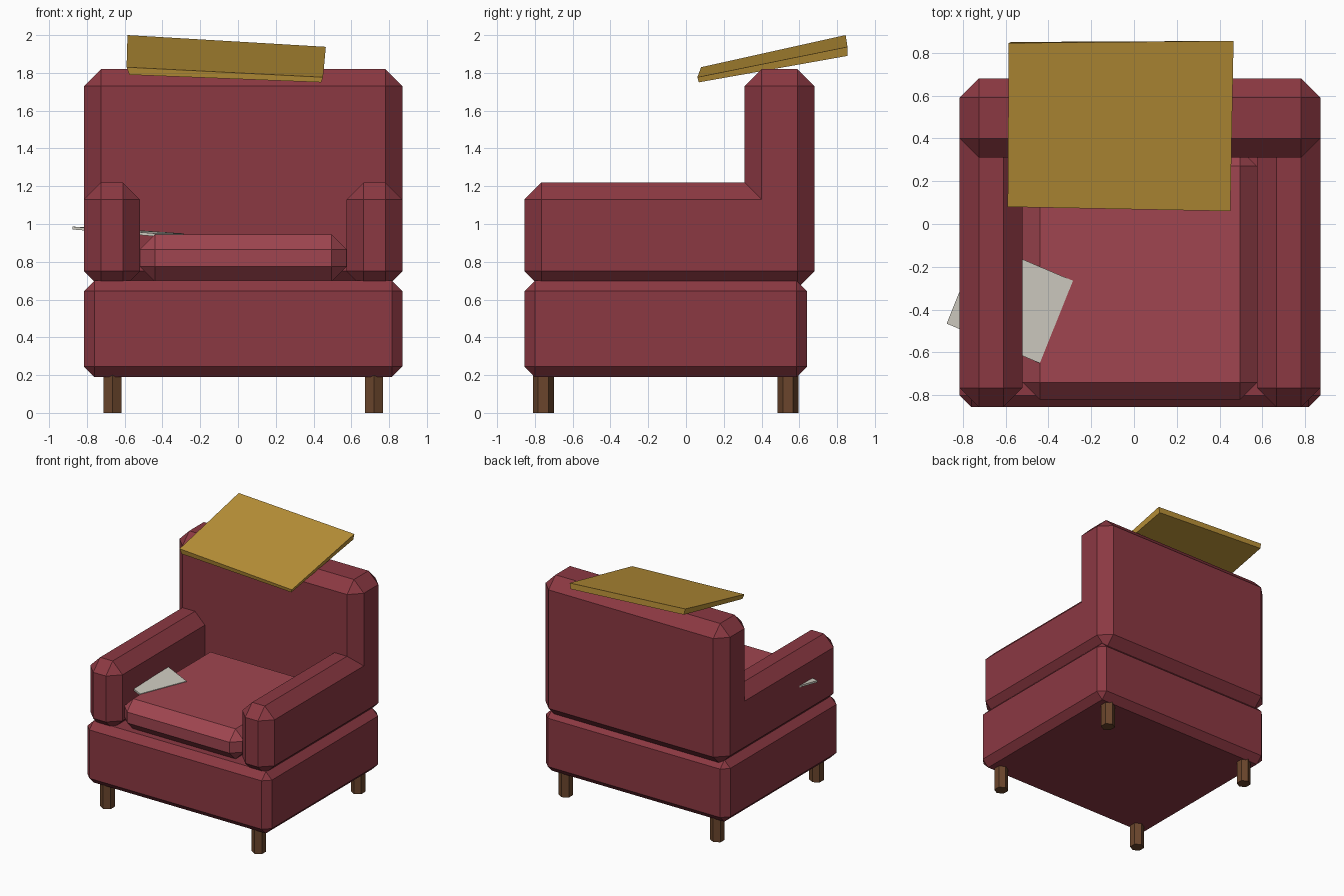
import bpy, bmesh

if "Cube" in bpy.data.objects:
    bpy.data.objects.remove(bpy.data.objects["Cube"])


def material(name, rgb):
    m = bpy.data.materials.new(name)
    m.diffuse_color = (*rgb, 1)
    m.use_nodes = True
    m.node_tree.nodes["Principled BSDF"].inputs["Base Color"].default_value = m.diffuse_color
    return m


FABRIC = material("red_fabric", (0.26, 0.04, 0.055))
SEAT = material("seat_fabric", (0.35, 0.06, 0.08))
WOOD = material("leg_wood", (0.145, 0.06, 0.025))
GOLD = material("gold_fabric", (0.50, 0.29, 0.04))
PAPER = material("paper", (0.62, 0.60, 0.53))


def finish(name, bm, mat):
    bmesh.ops.recalc_face_normals(bm, faces=bm.faces)
    mesh = bpy.data.meshes.new(name)
    bm.to_mesh(mesh)
    bm.free()
    mesh.materials.append(mat)
    ob = bpy.data.objects.new(name, mesh)
    bpy.context.collection.objects.link(ob)
    return ob


def padded_box(name, lo, hi, chamfer, mat):
    """Box between two corners with all edges chamfered."""
    bm = bmesh.new()
    bmesh.ops.create_cube(bm, size=1)
    for v in bm.verts:
        v.co = [(a + b) / 2 + c * (b - a) for a, b, c in zip(lo, hi, v.co)]
    bmesh.ops.bevel(bm, geom=bm.edges[:], offset=chamfer, segments=1,
                    profile=0.5, affect='EDGES')
    return finish(name, bm, mat)


def slab(name, top, bottom, mat):
    """Thin six-sided slab between two matching quads."""
    bm = bmesh.new()
    t = [bm.verts.new(p) for p in top]
    b = [bm.verts.new(p) for p in bottom]
    bm.faces.new(t)
    bm.faces.new(b[::-1])
    for i in range(4):
        j = (i + 1) % 4
        bm.faces.new((t[i], b[i], b[j], t[j]))
    return finish(name, bm, mat)


# Upholstered body; arms end inside the back
padded_box("base", (-0.815, -0.855, 0.19), (0.87, 0.64, 0.70), 0.055, FABRIC)
padded_box("backrest", (-0.815, 0.31, 0.66), (0.87, 0.68, 1.82), 0.09, FABRIC)
for side, x0, x1 in (("left", -0.815, -0.52), ("right", 0.575, 0.87)):
    padded_box(side + "_arm", (x0, -0.855, 0.66), (x1, 0.49, 1.22), 0.09, FABRIC)
padded_box("seat_cushion", (-0.52, -0.82, 0.695), (0.575, 0.35, 0.945), 0.08, SEAT)

# Hexagonal legs
for side, x in (("left", -0.665), ("right", 0.72)):
    for end, y in (("front", -0.755), ("back", 0.54)):
        bpy.ops.mesh.primitive_cylinder_add(vertices=6, radius=0.055, depth=0.20,
                                            location=(x, y, 0.10))
        leg = bpy.context.object
        leg.name = f"{end}_{side}_leg"
        leg.data.materials.append(WOOD)

# Tilted flat cushion lying over the backrest
slab("throw_cushion",
     [(-0.59, 0.08, 1.83), (0.45, 0.06, 1.777), (0.465, 0.855, 1.938), (-0.585, 0.845, 2.0)],
     [(-0.575, 0.085, 1.79), (0.44, 0.068, 1.75), (0.455, 0.855, 1.89), (-0.575, 0.85, 1.952)],
     GOLD)

# Paper sheet poking through the left arm
sheet = [(-0.285, -0.265, 0.95), (-0.72, -0.08, 0.98),
         (-0.875, -0.465, 0.986), (-0.44, -0.65, 0.95)]
slab("paper_sheet", sheet, [(x, y, z - 0.015) for x, y, z in sheet], PAPER)
